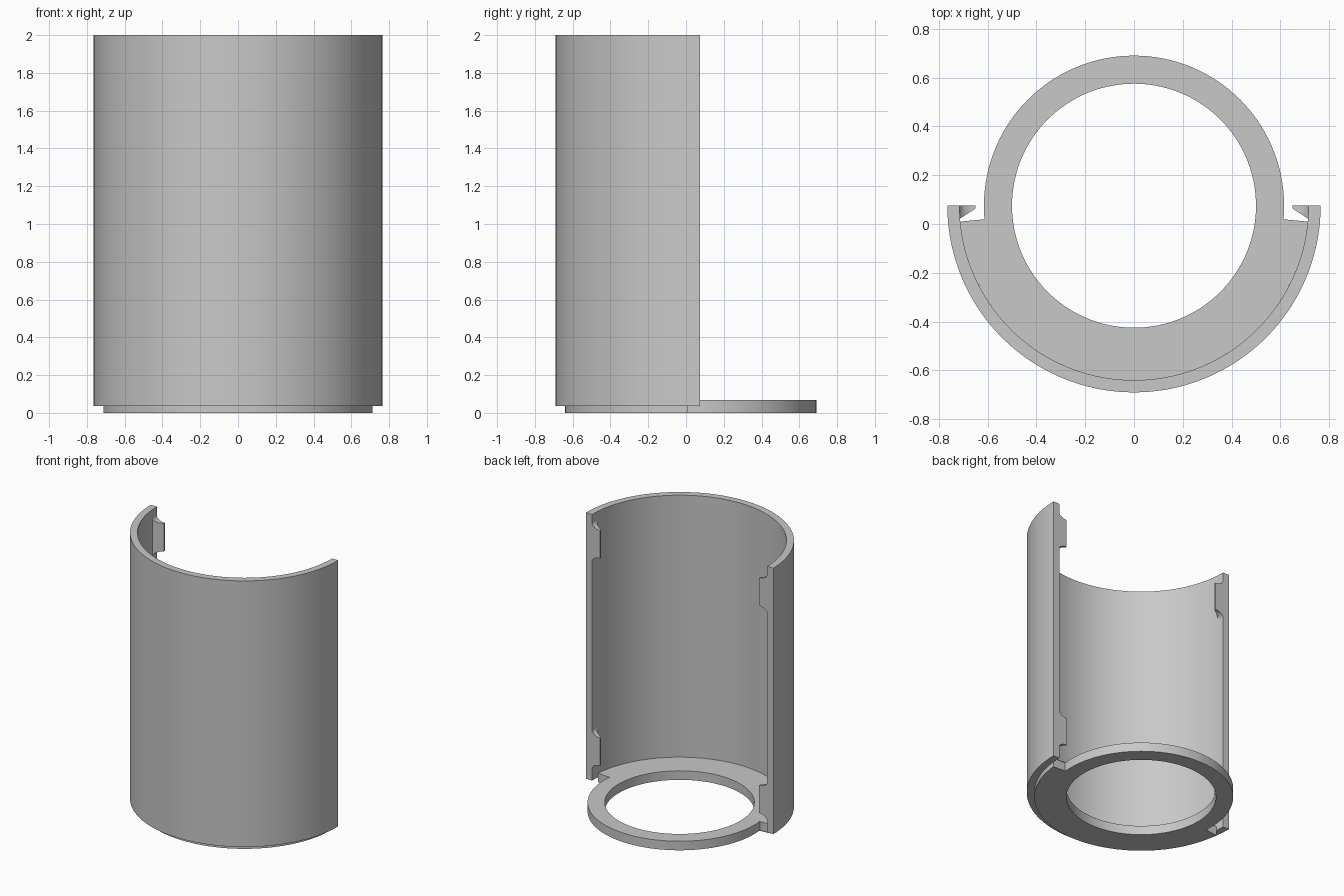
import bpy, bmesh, math

if "Cube" in bpy.data.objects:
    bpy.data.objects.remove(bpy.data.objects["Cube"])

CY = 0.075                                     # y of the common cylinder axis
R_OUT, R_IN, R_RING, R_HOLE = 0.765, 0.715, 0.615, 0.50
STEP_Y = 0.01                                  # where the wide base ends

grey = bpy.data.materials.new("plain grey")
grey.diffuse_color = (0.58, 0.58, 0.58, 1)
grey.use_nodes = True
grey.node_tree.nodes["Principled BSDF"].inputs["Base Color"].default_value = grey.diffuse_color


def loft(name, sections, closed=False):
    """Skin a list of matching polygon sections, capping the ends if open."""
    bm = bmesh.new()
    rows = [[bm.verts.new(p) for p in s] for s in sections]
    n = len(rows[0])
    pairs = list(zip(rows, rows[1:]))
    if closed:
        pairs.append((rows[-1], rows[0]))
    for a, b in pairs:
        for i in range(n):
            j = (i + 1) % n
            bm.faces.new((a[i], a[j], b[j], b[i]))
    if not closed:
        bm.faces.new(rows[0])
        bm.faces.new(rows[-1])
    bmesh.ops.recalc_face_normals(bm, faces=bm.faces)
    mesh = bpy.data.meshes.new(name)
    bm.to_mesh(mesh)
    bm.free()
    obj = bpy.data.objects.new(name, mesh)
    bpy.context.collection.objects.link(obj)
    mesh.materials.append(grey)
    bpy.ops.object.select_all(action='DESELECT')
    obj.select_set(True)
    bpy.context.view_layer.objects.active = obj
    bpy.ops.object.shade_smooth_by_angle(angle=math.radians(25))
    return obj


def wall_section(angle, r_in, r_out, z0, z1):
    c, s = math.cos(angle), math.sin(angle)
    return [(r * c, CY + r * s, z)
            for r, z in ((r_in, z0), (r_out, z0), (r_out, z1), (r_in, z1))]


def arc(a, b, n):
    return [a + (b - a) * i / n for i in range(n + 1)]


# Half-round shell, open at the back
loft("shell", [wall_section(a, R_IN, R_OUT, 0.037, 2.0)
               for a in arc(math.pi, 2 * math.pi, 72)])

# Base ring: wide under the shell, stepping in to a narrow ring at the back
wide = math.asin((CY - STEP_Y) / R_IN)
narrow = math.asin((CY - STEP_Y) / R_RING)
outline = [(a, R_IN) for a in arc(math.pi + wide, 2 * math.pi - wide, 72)]
outline += [(a, R_RING) for a in arc(-narrow, math.pi + narrow, 72)]
loft("base_ring", [wall_section(a, R_HOLE, r, 0.0, 0.067) for a, r in outline],
     closed=True)

# Wedge-shaped clips on the shell edges, with concave rounded ends
TIP, ROOT, COVE = 0.65, 0.72, 0.042


def clip(name, side, z0, z1):
    steps = [i / 6 for i in range(7)]
    lower = []
    for t in steps:
        a = t * math.pi / 2
        lower.append((z0 + COVE * math.sin(a),
                      ROOT - 0.004 - (ROOT - 0.004 - TIP) * (1 - math.cos(a))))
    upper = [(z0 + z1 - z, x) for z, x in reversed(lower)]
    sections = []
    for z, x in lower + upper:
        slant_y = 0.018 + (ROOT - x) / (ROOT - TIP) * 0.045
        sections.append([(side * ROOT, CY, z), (side * x, CY, z),
                         (side * x, slant_y, z), (side * ROOT, 0.018, z)])
    loft(name, sections)


for side, label in ((-1, "left"), (1, "right")):
    clip("upper_clip_" + label, side, 1.65, 1.94)
    clip("lower_clip_" + label, side, 0.12, 0.41)
